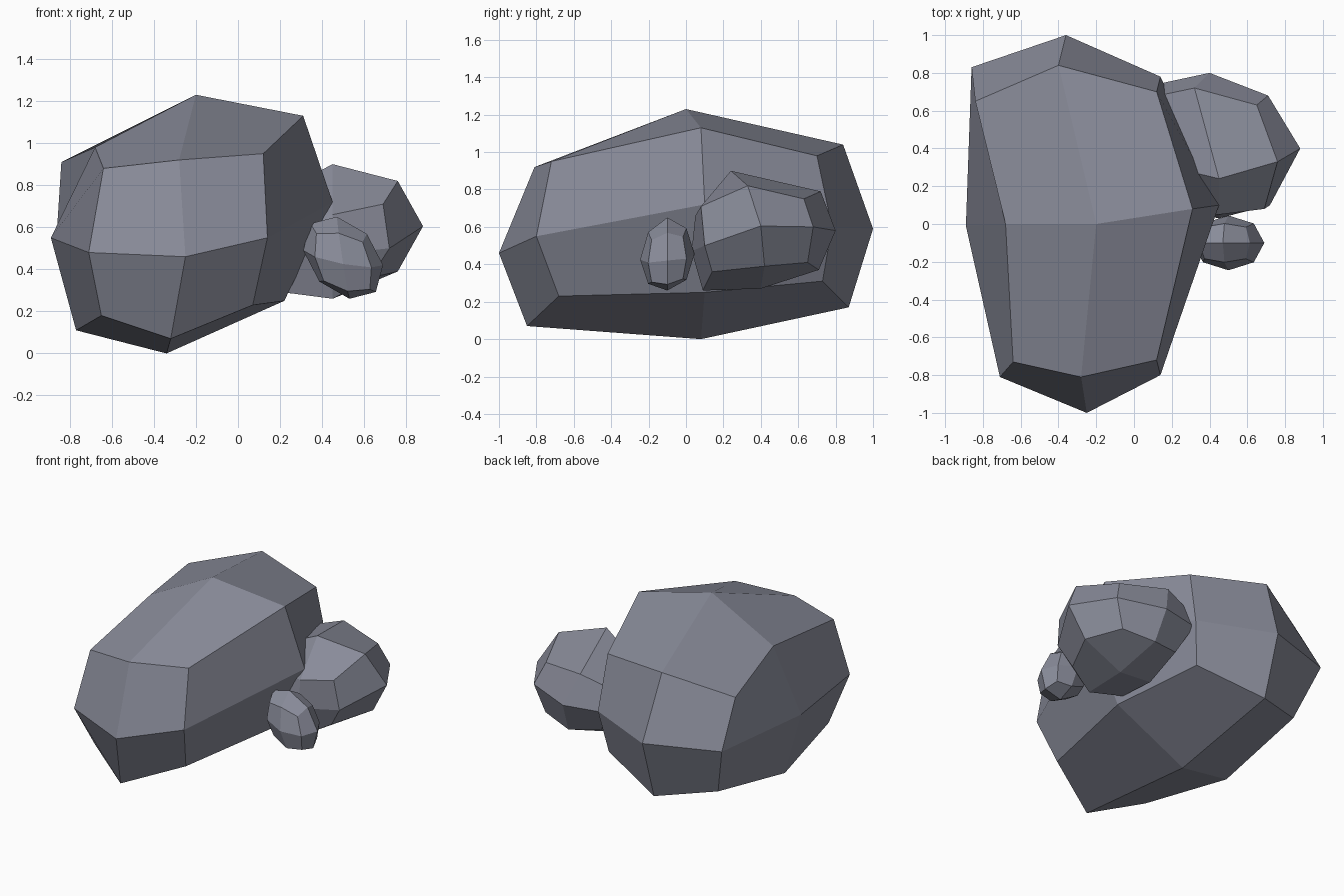
import bpy
import bmesh
from mathutils import Vector

if "Cube" in bpy.data.objects:
    bpy.data.objects.remove(bpy.data.objects["Cube"])

slate = bpy.data.materials.new("slate grey")
slate.diffuse_color = (0.25, 0.26, 0.32, 1)
slate.use_nodes = True
slate.node_tree.nodes["Principled BSDF"].inputs["Base Color"].default_value = slate.diffuse_color


def rock(name, front, middle, back):
    """Faceted boulder: three rings of eight points; front and back add a ninth, the cap centre.
    Rings run from bottom left, anticlockwise as seen from the front."""
    bm = bmesh.new()
    rings = [[bm.verts.new(p) for p in ring] for ring in (front, middle, back)]
    for a, b in zip(rings, rings[1:]):
        for i in range(8):
            j = (i + 1) % 8
            bm.faces.new((a[i], a[j], b[j], b[i]))
    for ring in (rings[0], rings[2]):
        for i in range(0, 8, 2):
            bm.faces.new((ring[i - 1 if i else 7], ring[i], ring[i + 1], ring[8]))
    bmesh.ops.recalc_face_normals(bm, faces=bm.faces)
    mesh = bpy.data.meshes.new(name)
    bm.to_mesh(mesh)
    bm.free()
    mesh.materials.append(slate)
    obj = bpy.data.objects.new(name, mesh)
    bpy.context.collection.objects.link(obj)
    return obj


# Large boulder
rock("large_boulder",
     [(-.65, -.66, .18), (-.32, -.85, .07), (.07, -.68, .23), (.14, -.80, .55), (.12, -.72, .95),
      (-.28, -.81, .92), (-.64, -.73, .88), (-.71, -.81, .48), (-.25, -1, .46)],
     [(-.77, 0, .11), (-.34, .08, 0), (.22, .10, .25), (.45, .10, .72), (.31, .08, 1.13),
      (-.20, 0, 1.23), (-.68, 0, .98), (-.89, -.01, .55)],
     [(-.74, .70, .24), (-.36, .87, .17), (.09, .73, .31), (.14, .78, .60), (.12, .70, .98),
      (-.40, .84, 1.04), (-.84, .65, .91), (-.86, .83, .60), (-.36, 1, .59)])

# Medium boulder, sunk into the large one
rock("medium_boulder",
     [(.22, .15, .29), (.45, .09, .26), (.63, .14, .36), (.72, .10, .50), (.69, .08, .71),
      (.45, .05, .66), (.25, .12, .66), (.20, .08, .48), (.45, .03, .47)],
     [(.20, .40, .29), (.45, .40, .27), (.76, .42, .39), (.88, .40, .605), (.76, .33, .82),
      (.45, .24, .90), (.20, .30, .77), (.12, .40, .55)],
     [(.20, .65, .40), (.42, .71, .37), (.64, .65, .41), (.71, .68, .60), (.65, .63, .75),
      (.32, .72, .79), (.13, .68, .73), (.12, .74, .58), (.40, .80, .58)])

# Small stone: a rounded lattice, flattened and sheared
AROUND = [(-1, -1), (0, -1), (1, -1), (1, 0), (1, 1), (0, 1), (-1, 1), (-1, 0), (0, 0)]


def small_ring(y, count):
    points = []
    for x, z in AROUND[:count]:
        d = Vector((x, y, z)).normalized()
        points.append((.50 + .19 * d.x - .03 * d.z, -.10 + .145 * d.y,
                       .455 + .195 * d.z - .035 * d.x - .03 * min(d.y, 0) * -1))
    return points


rock("small_stone", small_ring(-1, 9), small_ring(0, 8), small_ring(1, 9))
